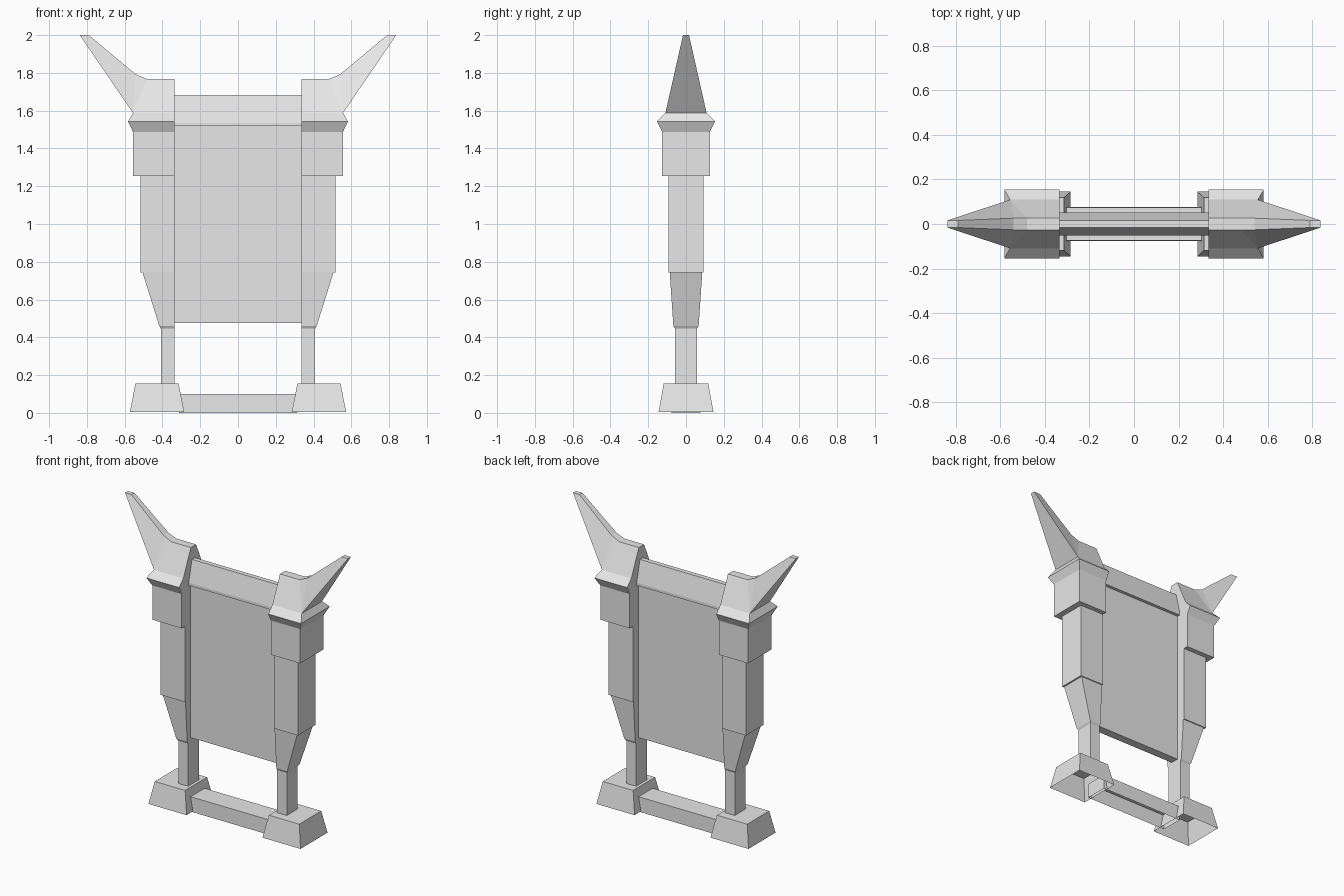
import bpy
import bmesh

cube = bpy.data.objects.get("Cube")
if cube:
    bpy.data.objects.remove(cube, do_unlink=True)

# Single stone colour
stone = bpy.data.materials.new("stone_grey")
stone.use_nodes = True
GREY = (0.8, 0.8, 0.8, 1)
stone.diffuse_color = GREY
stone.node_tree.nodes["Principled BSDF"].inputs["Base Color"].default_value = GREY


def finish(name, bm, mirrored=False):
    bmesh.ops.recalc_face_normals(bm, faces=bm.faces)
    mesh = bpy.data.meshes.new(name)
    bm.to_mesh(mesh)
    bm.free()
    mesh.materials.append(stone)
    obj = bpy.data.objects.new(name, mesh)
    bpy.context.collection.objects.link(obj)
    if mirrored:
        mod = obj.modifiers.new("Mirror", 'MIRROR')
        mod.use_mirror_merge = False
    return obj


def loft(rings, bottom=True, top=True):
    """Stack rectangular rings given as (z, x_in, x_out, half_depth)."""
    bm = bmesh.new()
    loops = []
    for z, x0, x1, y in rings:
        corners = ((x0, -y), (x1, -y), (x1, y), (x0, y))
        loops.append([bm.verts.new((cx, cy, z)) for cx, cy in corners])
    for low, high in zip(loops, loops[1:]):
        for i in range(4):
            j = (i + 1) % 4
            bm.faces.new((low[i], low[j], high[j], high[i]))
    if bottom:
        bm.faces.new(loops[0][::-1])
    if top:
        bm.faces.new(loops[-1])
    return bm


IN = 0.335  # inner face of both pillars

# Hollow flared feet, open underneath
finish("foot", loft([(0.006, 0.285, 0.572, 0.145), (0.156, 0.315, 0.543, 0.118)],
                    bottom=False), True)

# Stepped pillars: post, taper, shaft, block and flared collar
pillar = [(0.156, 0.408, 0.058), (0.446, 0.408, 0.058), (0.461, 0.417, 0.067),
          (0.742, 0.505, 0.086), (0.742, 0.516, 0.093), (1.255, 0.516, 0.093),
          (1.255, 0.556, 0.126), (1.488, 0.556, 0.126), (1.543, 0.582, 0.154),
          (1.588, 0.556, 0.109)]
finish("pillar", loft([(z, IN, x, y) for z, x, y in pillar], False, False), True)

# Horned caps: one outline, depth narrowing toward the top edge
outline = [(IN, 1.588, 0.109), (0.556, 1.588, 0.109), (0.838, 2.0, 0.016),
           (0.79, 2.0, 0.016), (0.54, 1.792, 0.026), (0.48, 1.767, 0.028),
           (IN, 1.767, 0.028)]
bm = bmesh.new()
front = [bm.verts.new((x, -y, z)) for x, z, y in outline]
back = [bm.verts.new((x, y, z)) for x, z, y in outline]
for side in (front, back):
    for patch in ((0, 1, 5, 6), (1, 4, 5), (1, 2, 3, 4)):
        bm.faces.new([side[i] for i in patch])
for i in range(1, len(outline)):
    j = (i + 1) % len(outline)
    bm.faces.new((front[i], front[j], back[j], back[i]))
finish("horned_cap", bm, True)

# Thin central panel under an overhanging sloped ridge
finish("panel", loft([(0.475, -IN, IN, 0.029), (1.53, -IN, IN, 0.029)]))
finish("ridge_beam", loft([(z, -IN, IN, y) for z, y in
                           ((1.518, 0.051), (1.536, 0.051), (1.682, 0.016))]))

# Hollow bar joining the feet
finish("base_bar", loft([(0.0, -0.312, 0.312, 0.077), (0.10, -0.312, 0.312, 0.075)],
                        bottom=False))
